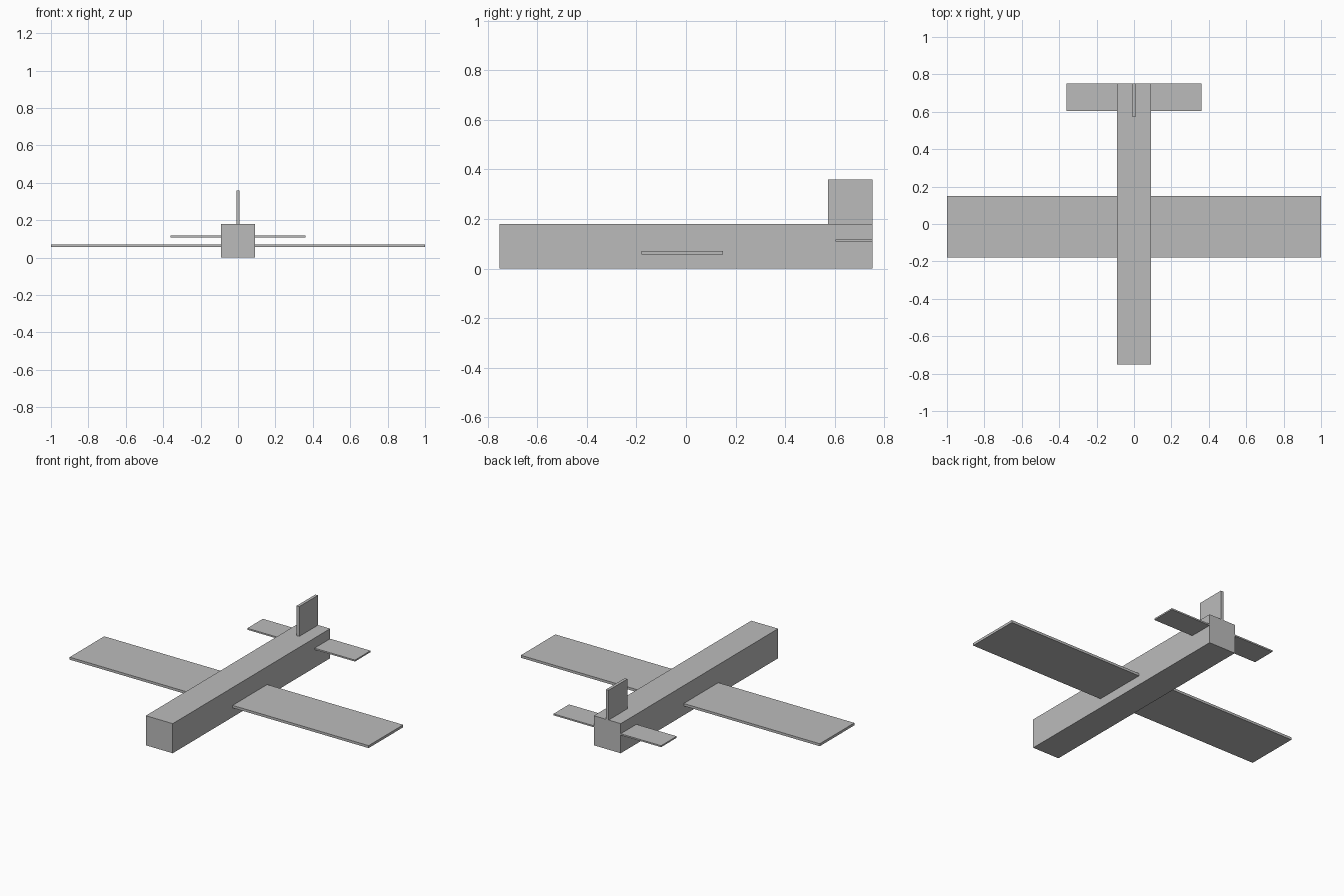
import bpy

if "Cube" in bpy.data.objects:
    bpy.data.objects.remove(bpy.data.objects["Cube"])

grey = bpy.data.materials.new("plain_grey")
grey.diffuse_color = (0.5, 0.5, 0.5, 1)
grey.use_nodes = True
grey.node_tree.nodes["Principled BSDF"].inputs["Base Color"].default_value = grey.diffuse_color


def box(name, x, y, z):
    """Flat-sided block spanning the given (min, max) ranges."""
    spans = (x, y, z)
    bpy.ops.mesh.primitive_cube_add(size=1, location=[(a + b) / 2 for a, b in spans])
    ob = bpy.context.object
    ob.name = name
    ob.scale = [b - a for a, b in spans]
    bpy.ops.object.transform_apply(location=False, rotation=False, scale=True)
    ob.data.materials.append(grey)
    return ob


# Square body running nose to tail
box("fuselage", (-0.09, 0.09), (-0.752, 0.752), (0, 0.179))
# Main wing passing through the body
box("main_wing", (-1, 1), (-0.18, 0.15), (0.056, 0.071))
# Horizontal stabiliser at the rear
box("tail_wing", (-0.36, 0.36), (0.603, 0.752), (0.109, 0.118))
# Upright fin on top of the rear body
box("tail_fin", (-0.009, 0.009), (0.573, 0.752), (0.179, 0.359))
